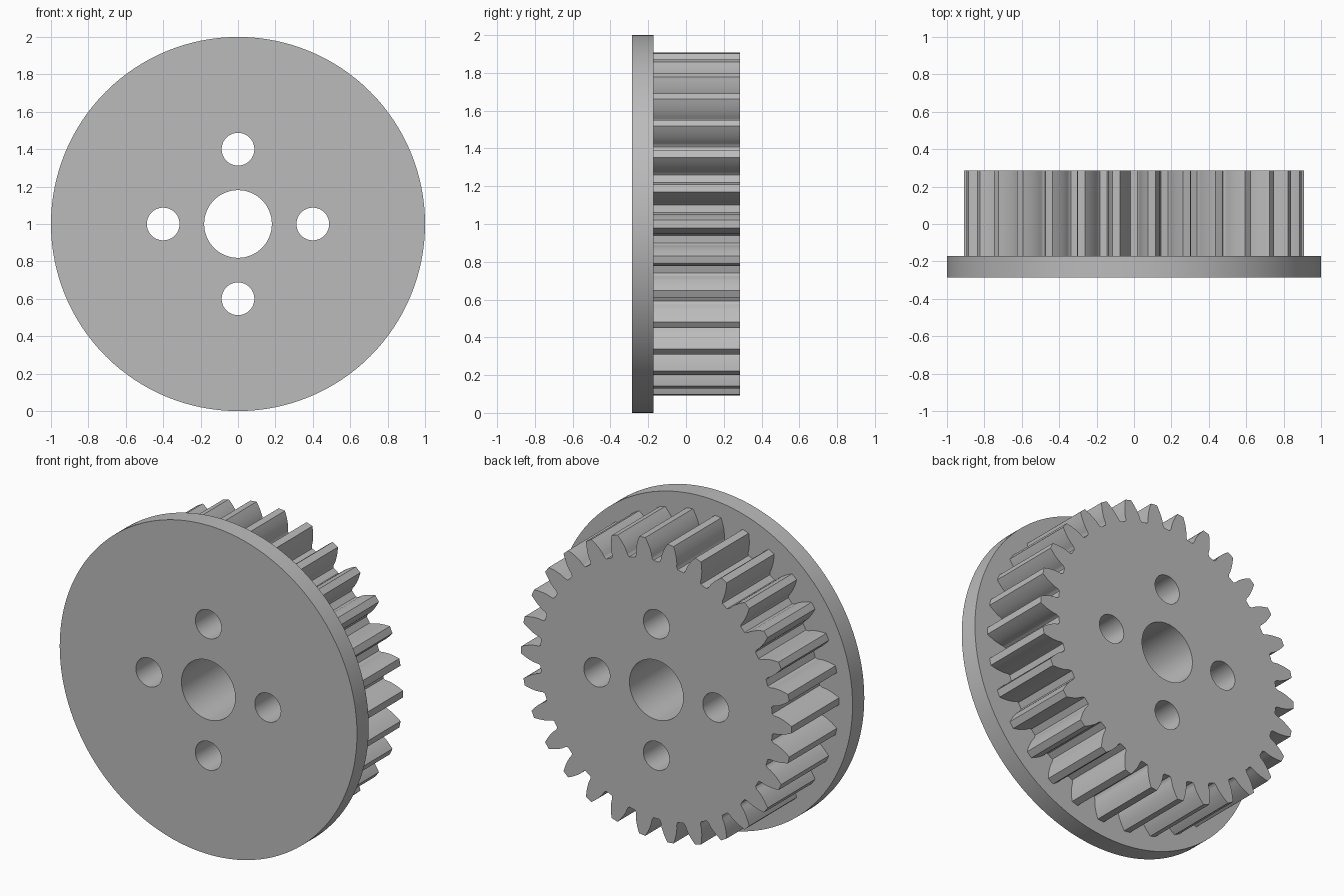
import bpy, bmesh, math
from mathutils import Matrix

if "Cube" in bpy.data.objects:
    bpy.data.objects.remove(bpy.data.objects["Cube"])

TEETH = 30
TIP, PITCH, ROOT = 0.91, 0.853, 0.782
BASE = PITCH * math.cos(math.radians(20))

steel = bpy.data.materials.new("grey_metal")
steel.diffuse_color = (0.5, 0.5, 0.5, 1)
steel.use_nodes = True
steel.node_tree.nodes["Principled BSDF"].inputs["Base Color"].default_value = steel.diffuse_color


def circle(radius, cx=0, cz=0, n=64):
    return [(cx + radius * math.cos(2 * math.pi * i / n),
             cz + radius * math.sin(2 * math.pi * i / n)) for i in range(n)]


def half_angle(r):
    # half the tooth thickness at radius r, as an involute flank
    inv = lambda a: math.tan(a) - a
    return math.pi / (2 * TEETH) + inv(math.radians(20)) - inv(math.acos(min(1, BASE / r)))


def gear_outline():
    flank = [(ROOT, half_angle(BASE) + 0.012), (ROOT + 0.012, half_angle(BASE) + 0.002)]
    flank += [(r, half_angle(r)) for r in
              [BASE + (TIP - BASE) * (i / 6) for i in range(7)]]
    points = []
    for t in range(TEETH):
        mid = 2 * math.pi * t / TEETH
        side = [(r, mid - a) for r, a in flank]
        side += [(TIP, mid)] + [(r, mid + a) for r, a in reversed(flank)]
        points += [(r * math.cos(a), r * math.sin(a)) for r, a in side]
    return points


def plate(name, outline, y0, y1):
    # filled profile with the bore and bolt holes, extruded along y
    curve = bpy.data.curves.new(name, 'CURVE')
    curve.dimensions = '2D'
    curve.fill_mode = 'BOTH'
    curve.extrude = (y1 - y0) / 2
    holes = [circle(0.181)]
    holes += [circle(0.0875, x, z, 40) for x, z in ((0.4, 0), (-0.4, 0), (0, 0.4), (0, -0.4))]
    for pts in [outline] + holes:
        spline = curve.splines.new('POLY')
        spline.points.add(len(pts) - 1)
        for p, (x, z) in zip(spline.points, pts):
            p.co = (x, z, 0, 1)
        spline.use_cyclic_u = True
    obj = bpy.data.objects.new(name, curve)
    bpy.context.collection.objects.link(obj)
    bpy.ops.object.select_all(action='DESELECT')
    bpy.context.view_layer.objects.active = obj
    obj.select_set(True)
    bpy.ops.object.convert(target='MESH')
    obj = bpy.context.object
    bm = bmesh.new()
    bm.from_mesh(obj.data)
    bmesh.ops.remove_doubles(bm, verts=bm.verts, dist=1e-5)
    bm.transform(Matrix.Translation((0, (y0 + y1) / 2, 1)) @ Matrix.Rotation(math.pi / 2, 4, 'X'))
    bmesh.ops.recalc_face_normals(bm, faces=bm.faces)
    bm.to_mesh(obj.data)
    bm.free()
    obj.data.materials.clear()
    obj.data.materials.append(steel)
    bpy.ops.object.shade_smooth_by_angle(angle=math.radians(25))


# wide front disc and the toothed wheel behind it
plate("flange", circle(1.0, n=128), -0.285, -0.172)
plate("gear_wheel", gear_outline(), -0.172, 0.285)
